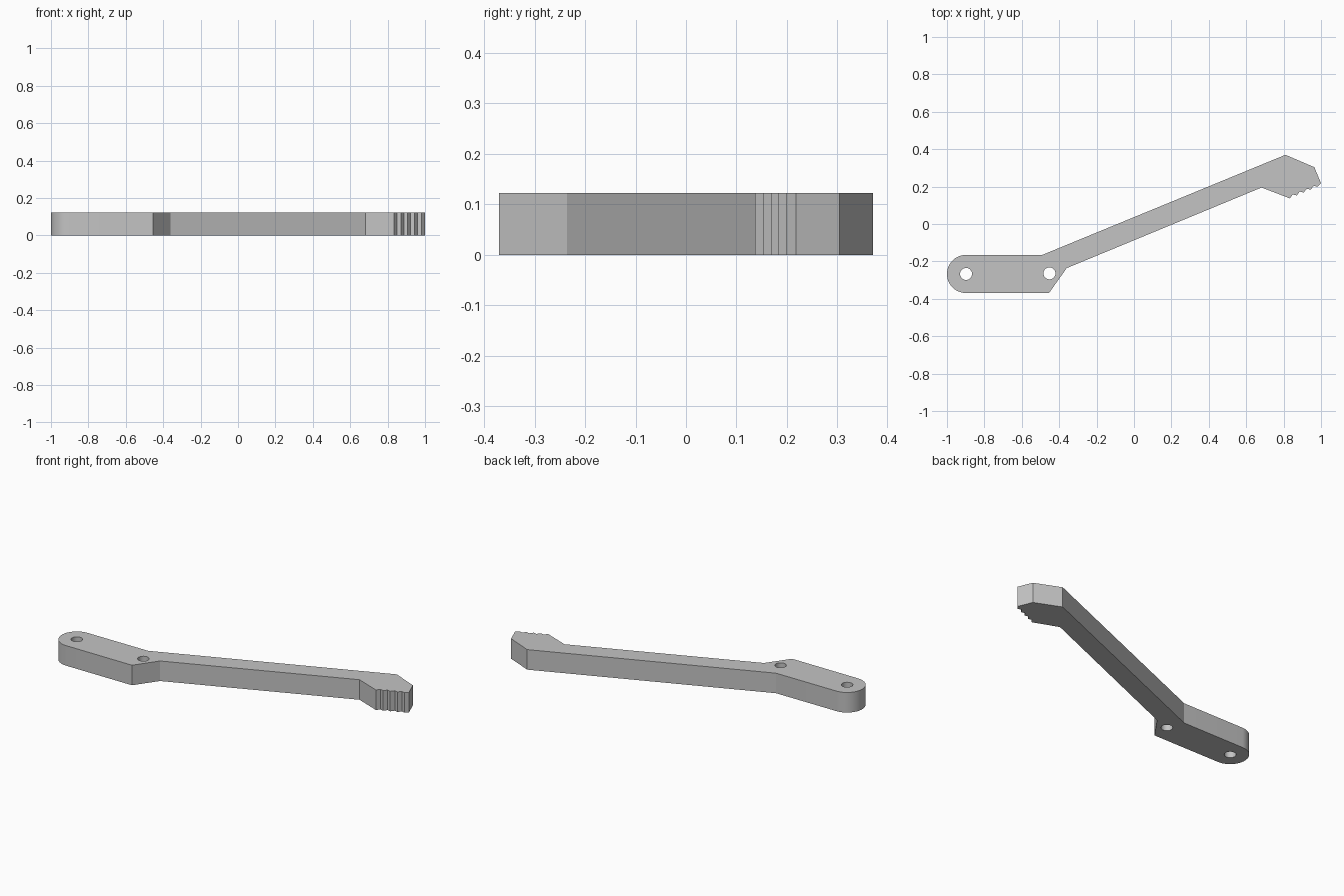
import bpy, bmesh
from math import cos, sin, pi, radians

cube = bpy.data.objects.get("Cube")
if cube:
    bpy.data.objects.remove(cube)

THICKNESS = 0.122
EYE_Y = -0.267
END_X, END_R = -0.898, 0.102
HOLE_R = 0.032


def arc(cx, cy, r, start, end, n):
    """n + 1 points along a circular arc, angles in radians."""
    return [(cx + r * cos(start + (end - start) * i / n),
             cy + r * sin(start + (end - start) * i / n)) for i in range(n + 1)]


def plate(name, loops, height, material):
    """Flat plate from an outer outline followed by hole outlines."""
    bm = bmesh.new()
    rims = {0: [], height: []}
    for loop in loops:
        low, high = [[bm.verts.new((x, y, z)) for x, y in loop] for z in rims]
        for i in range(len(loop)):
            j = (i + 1) % len(loop)
            bm.faces.new((low[i], low[j], high[j], high[i]))
            rims[0].append(bm.edges.get((low[i], low[j])))
            rims[height].append(bm.edges.get((high[i], high[j])))
    for edges in rims.values():
        bmesh.ops.triangle_fill(bm, edges=edges, use_beauty=True)
    bmesh.ops.recalc_face_normals(bm, faces=bm.faces[:])
    mesh = bpy.data.meshes.new(name)
    bm.to_mesh(mesh)
    bm.free()
    mesh.materials.append(material)
    obj = bpy.data.objects.new(name, mesh)
    bpy.context.collection.objects.link(obj)
    return obj


grey = bpy.data.materials.new("plain grey")
grey.use_nodes = True
grey.diffuse_color = (0.55, 0.55, 0.55, 1)
grey.node_tree.nodes["Principled BSDF"].inputs["Base Color"].default_value = grey.diffuse_color

# Rounded mounting end, then the angled arm's lower edge
outline = arc(END_X, EYE_Y, END_R, pi / 2, 3 * pi / 2, 28)
outline += [(-0.455, -0.37), (-0.36, -0.236), (0.682, 0.195)]

# Row of gripping teeth under the head
for i in range(5):
    x, y = 0.833 + 0.0372 * i, 0.137 + 0.0155 * i
    outline += [(x, y), (x + 0.016, y + 0.021)]

# Blunt tip, head peak and upper elbow
outline[-1] = (1.0, 0.218)
outline += [(0.964, 0.304), (0.81, 0.37), (-0.49, EYE_Y + END_R)]

# Two pivot holes
holes = [arc(x, y, HOLE_R, 0, 2 * pi, 28)[:-1]
         for x, y in ((END_X, EYE_Y), (-0.452, -0.264))]

lever = plate("toothed_lever_arm", [outline] + holes, THICKNESS, grey)

bpy.ops.object.select_all(action='DESELECT')
lever.select_set(True)
bpy.context.view_layer.objects.active = lever
bpy.ops.object.shade_smooth_by_angle(angle=radians(20))
